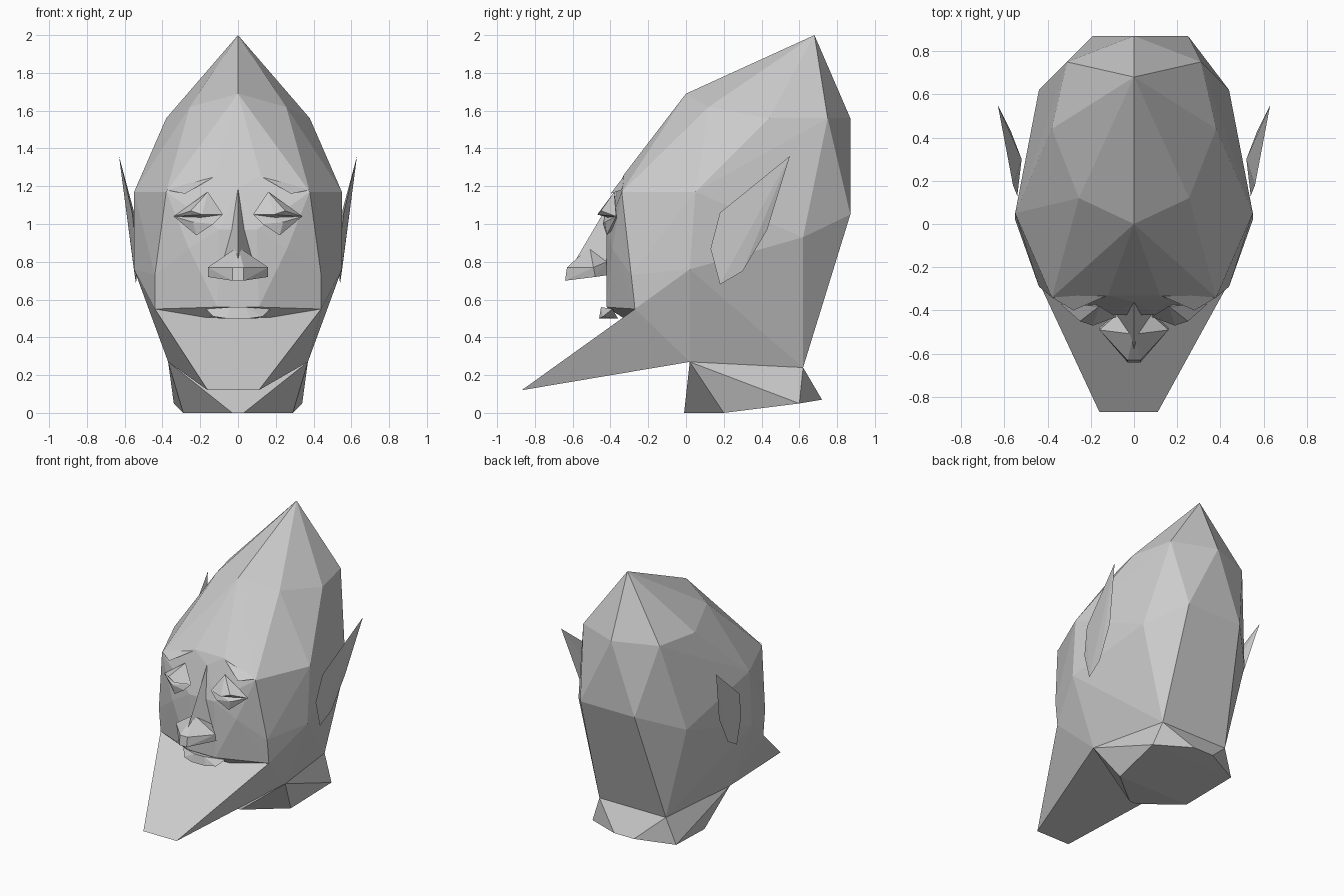
import bpy
import bmesh

default = bpy.data.objects.get("Cube")
if default:
    bpy.data.objects.remove(default, do_unlink=True)

# One plain clay colour for the whole bust
clay = bpy.data.materials.new("clay_grey")
clay.use_nodes = True
clay_colour = (.6, .6, .6, 1)
clay.diffuse_color = clay_colour
clay.node_tree.nodes["Principled BSDF"].inputs["Base Color"].default_value = clay_colour


def mirrored(points):
    """Return the points together with their reflections across x."""
    return list(dict.fromkeys(points + [(-x, y, z) for x, y, z in points]))


def faceted(name, points):
    """Wrap flat facets around a handful of corner points."""
    bm = bmesh.new()
    for point in points:
        bm.verts.new(point)
    result = bmesh.ops.convex_hull(bm, input=bm.verts[:])
    loose = set(result["geom_interior"]) | set(result["geom_unused"])
    loose = [item for item in loose if isinstance(item, bmesh.types.BMVert)]
    bmesh.ops.delete(bm, geom=loose, context="VERTS")
    bmesh.ops.recalc_face_normals(bm, faces=bm.faces[:])
    mesh = bpy.data.meshes.new(name)
    bm.to_mesh(mesh)
    bm.free()
    mesh.materials.append(clay)
    part = bpy.data.objects.new(name, mesh)
    bpy.context.scene.collection.objects.link(part)
    return part


def faceted_pair(name, points):
    """Build the same part on both sides of the head."""
    faceted("left_" + name, points)
    faceted("right_" + name, [(-x, y, z) for x, y, z in points])


# Corners shared by neighbouring parts
mouth_corner = (.44, -.27, .55)
jaw_corner = (.37, .02, .27)
nape = (.27, .62, .24)

# Skull: pointed crown, temples, cheeks and back of the head
crown = [
    (0, .68, 2), (0, 0, 1.69), (.255, .12, 1.62),
    (.38, .44, 1.56), (.31, .75, 1.56), (0, .87, 1.56),
]
sides = [
    (.55, .05, 1.17), (.55, .02, .76), (.44, .62, .93),
    jaw_corner, nape,
]
face = [
    (.12, -.33, 1.26), (.38, -.34, 1.17), (0, -.36, 1.19),
    (.44, -.29, .73), (.26, -.39, .87), (.1, -.42, .97),
    (.11, -.42, .56), mouth_corner,
]
back = [(.25, .87, 1.05), (-.19, .87, 1.05)]
faceted("skull", mirrored(crown + sides + face) + back)

# Long wedge-shaped beard jutting forward, with a slightly uneven tip
tip = [(.11, -.87, .12), (-.16, -.87, .12)]
faceted("beard", mirrored([mouth_corner, jaw_corner]) + tip)

# Short flared neck
faceted("neck", mirrored([
    jaw_corner, nape, (.03, -.01, 0), (.29, .2, 0),
    (.34, .6, .05), (.08, .72, .07),
]))

# Nose: narrow bridge above a broad flared tip
nose_break = (0, -.51, .88)
nose_side = (.08, -.42, .8)
faceted("nose_bridge", mirrored([(0, -.36, 1.19), nose_break, nose_side, (0, -.59, .8)]))
faceted("nose_tip", mirrored([
    nose_break, nose_side, (.03, -.63, .77), (.03, -.64, .7),
    (.16, -.49, .77), (.16, -.48, .72), (.08, -.41, .73),
]))

# Lips resting on top of the beard
faceted("lips", mirrored([
    (.17, -.39, .55), (.13, -.44, .51), (.04, -.45, .56),
    (.06, -.46, .5), (.1, -.36, .5),
]))

# Heavy eyelids and the small folds beneath them
inner_eye = (.08, -.43, 1.05)
outer_eye = (.34, -.37, 1.04)
faceted_pair("upper_eyelid", [
    inner_eye, outer_eye, (.16, -.38, 1.17), (.19, -.47, 1.05),
    (.25, -.45, 1.07), (.2, -.36, 1.02),
])
faceted_pair("lower_eyelid", [
    inner_eye, outer_eye, (.13, -.44, 1), (.22, -.42, .94),
    (.24, -.43, 1.01), (.2, -.36, 1),
])

# Thin brow ridges along the bottom of the forehead
faceted_pair("brow", [
    (.1, -.32, 1.265), (.38, -.34, 1.18), (.28, -.4, 1.16),
    (.2, -.33, 1.21),
])

# Swept-back pointed ears, a thin blade with a lobe at the bottom
faceted_pair("ear", [
    (.63, .55, 1.36), (.56, .18, 1.06), (.57, .43, .97),
    (.54, .13, .87), (.55, .3, .75), (.54, .18, .68),
    (.52, .3, .95),
])
